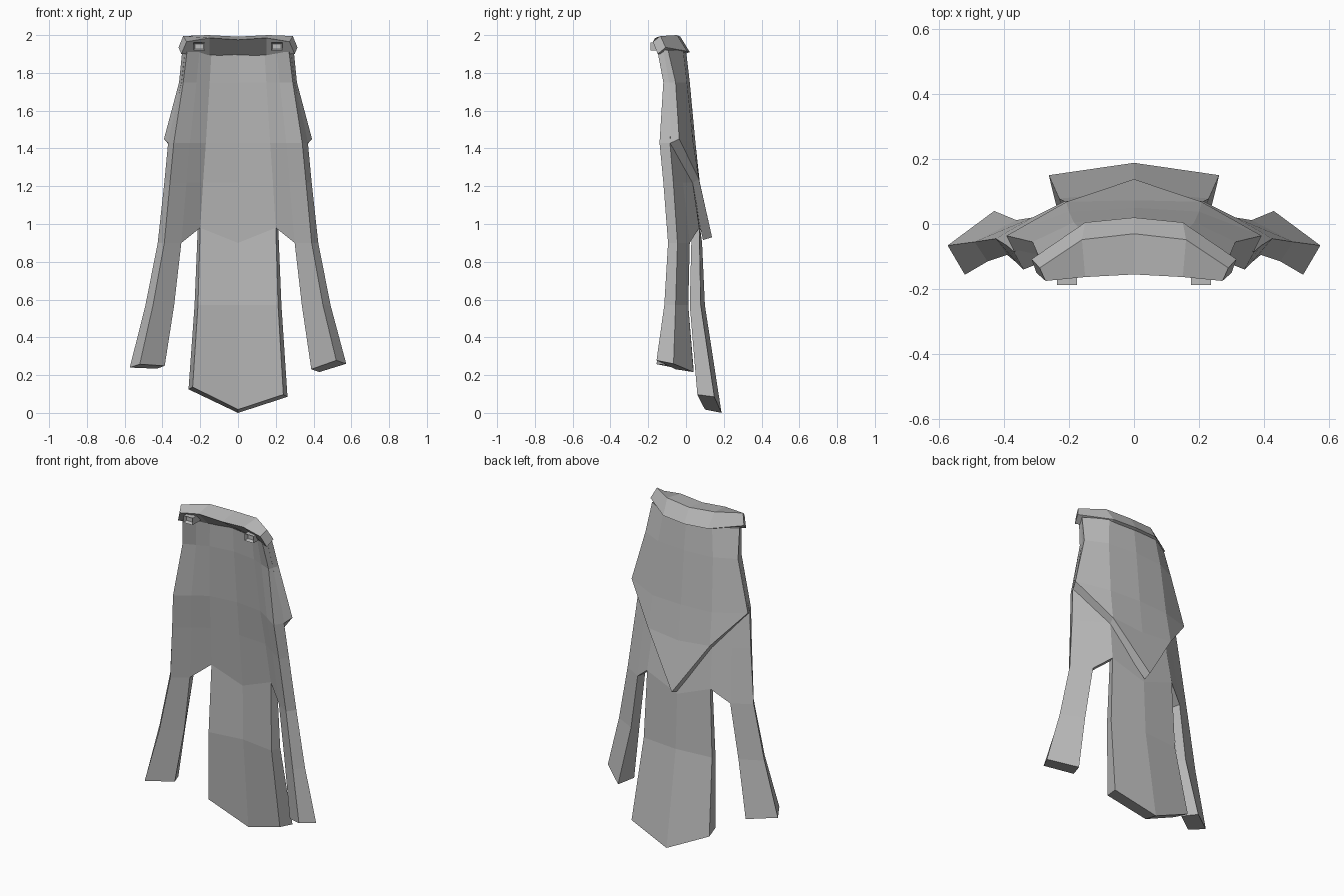
import bpy, bmesh
from mathutils import Vector

cube = bpy.data.objects.get("Cube")
if cube:
    bpy.data.objects.remove(cube, do_unlink=True)

cloth = bpy.data.materials.new("grey_cloth")
cloth.use_nodes = True
GREY = (0.5, 0.5, 0.5, 1)
cloth.diffuse_color = GREY
cloth.node_tree.nodes["Principled BSDF"].inputs["Base Color"].default_value = GREY


def finish(name, bm):
    bmesh.ops.recalc_face_normals(bm, faces=bm.faces)
    me = bpy.data.meshes.new(name)
    bm.to_mesh(me)
    bm.free()
    me.materials.append(cloth)
    ob = bpy.data.objects.new(name, me)
    bpy.context.collection.objects.link(ob)
    return ob


def sheet(name, cols, faces):
    """Thick two-sided sheet. Each point is (front x, front y, back x, back y,
    z, left/right z difference, front lift); faces list (column, row) keys."""
    bm = bmesh.new()
    verts, count = {}, {}

    def vert(layer, key, s):
        p = tuple(cols[key[0]][key[1]]) + (0, 0)
        fx, fy, bx, by, z, dz, lift = p[:7]
        x, y, z = (fx, fy, z + lift) if layer == 0 else (bx, by, z)
        k = (layer, key, s if bx > 0 else 0)
        if k not in verts:
            verts[k] = bm.verts.new((s * x, y, z + s * dz))
        return verts[k]

    for s in (-1, 1):
        for f in faces:
            for layer in (0, 1):
                bm.faces.new([vert(layer, k, s) for k in f])
            for a, b in zip(f, f[1:] + f[:1]):
                pair = frozenset((vert(0, a, s), vert(0, b, s)))
                count.setdefault(pair, []).append((a, b, s))
    # Close the rim between the front and back layers
    for uses in count.values():
        if len(uses) == 1:
            a, b, s = uses[0]
            bm.faces.new([vert(0, a, s), vert(0, b, s), vert(1, b, s), vert(1, a, s)])
    return finish(name, bm)


def quads(a, b, rows):
    return [[(a, r), (b, r), (b, r + 1), (a, r + 1)] for r in rows]


# Cape body with a centre tail and two side tails
centre = [(0, -.05, 0, -.015, 1.91), (0, -.04, 0, .0, 1.75), (0, -.01, 0, .025, 1.43),
          (0, .012, 0, .045, 1.22), (0, .045, 0, .085, .90), (0, .05, 0, .10, .57),
          (0, .10, 0, .188, 0, 0, .018)]
crease = [(.14, -.07, .16, -.035, 1.91), (.15, -.06, .18, -.015, 1.75),
          (.17, -.03, .19, .01, 1.43), (.185, .0, .20, .035, 1.22),
          (.20, .03, .213, .07, .98), (.212, .02, .23, .078, .57),
          (.24, .06, .262, .15, .105, -.02, .012)]
edge = [(.27, -.15, .285, -.105, 1.91), (.29, -.12, .305, -.07, 1.75),
        (.34, -.14, .37, -.085, 1.43), (.36, -.12, .39, -.067, 1.22),
        (.39, -.095, .425, -.045, .90), (.45, -.115, .49, -.055, .57),
        (.52, -.156, .573, -.066, .25, .01, .018)]
inner = [tuple((p + q) / 2 for p, q in zip(crease[r], edge[r])) for r in range(4)]
inner += [(.30, -.035, .312, .02, .90), (.338, -.035, .362, .012, .57),
          (.388, -.055, .43, .04, .225, -.009, .015)]
body = [centre, crease, inner, edge]
sheet("cape_body", body, quads(0, 1, range(6)) + quads(1, 2, range(4)) + quads(2, 3, range(6)))

# Pointed outer layer on the back
over_centre = [(0, -.03, 0, .0, 1.92), (0, -.01, 0, .02, 1.75), (0, .02, 0, .05, 1.43),
               (0, .04, 0, .073, 1.22), (0, .09, 0, .138, .93, 0, -.015)]
over_crease = [(.16, -.045, .165, -.015, 1.92), (.175, -.02, .185, .005, 1.75),
               (.185, .0, .20, .038, 1.43), (.198, .025, .208, .068, 1.24, 0, -.03)]
over_edge = [(.28, -.12, .295, -.095, 1.92), (.30, -.09, .312, -.055, 1.75),
             (.366, -.09, .392, -.036, 1.45, 0, -.025)]
sheet("back_overlay", [over_centre, over_crease, over_edge],
      quads(0, 1, range(3)) + quads(1, 2, range(2))
      + [[(1, 2), (2, 2), (1, 3)], [(0, 3), (1, 3), (0, 4)]])

# Collar: four-point sections lofted from side to side
half = [
    [(0, .02, 1.91), (0, -.03, 1.992), (0, -.155, 1.975), (0, -.04, 1.888)],
    [(.15, .005, 1.915), (.16, -.048, 2.0), (.15, -.163, 1.985), (.15, -.075, 1.895)],
    [(.315, -.108, 1.935), (.29, -.135, 1.995), (.272, -.175, 1.965), (.30, -.15, 1.9)],
]
sections = [[(-x, y, z) for x, y, z in s] for s in half[:0:-1]] + half
bm = bmesh.new()
rings = [[bm.verts.new(p) for p in s] for s in sections]
for r, q in zip(rings, rings[1:]):
    for i in range(4):
        j = (i + 1) % 4
        bm.faces.new([r[i], r[j], q[j], q[i]])
bm.faces.new(rings[0])
bm.faces.new(rings[-1])
finish("collar", bm)

# Two clasps with hollow fronts
for side, name in ((-1, "right_clasp"), (1, "left_clasp")):
    bm = bmesh.new()
    bmesh.ops.create_cube(bm, size=1)
    for v in bm.verts:
        v.co = Vector((side * .206 + v.co.x * .06, -.142 + v.co.y * .09, 1.94 + v.co.z * .042))
    bm.normal_update()
    front = min(bm.faces, key=lambda f: f.calc_center_median().y)
    bmesh.ops.inset_region(bm, faces=[front], thickness=.01, depth=-.02)
    finish(name, bm)
